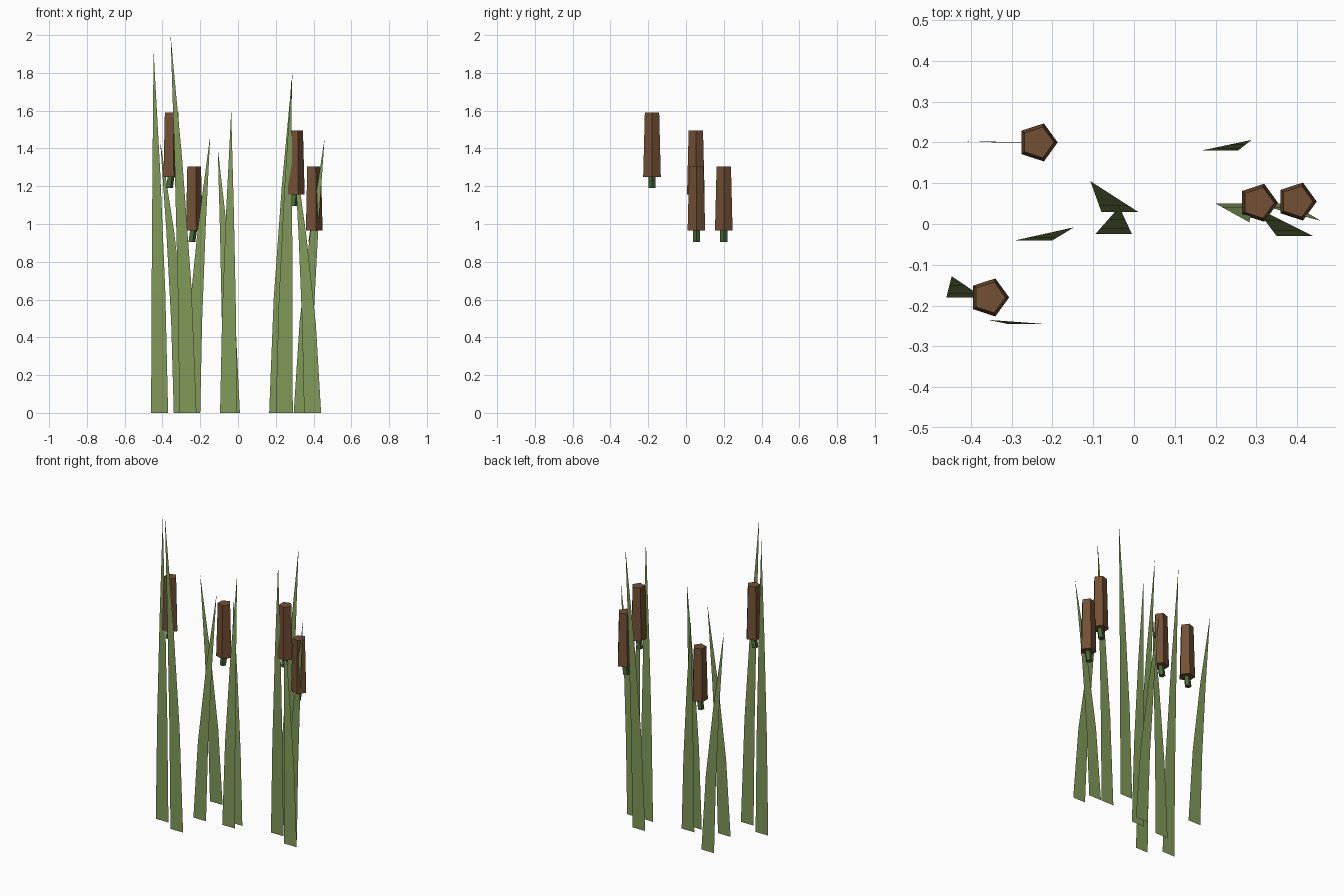
import bpy, bmesh, math
from mathutils import Matrix, Vector

if "Cube" in bpy.data.objects:
    bpy.data.objects.remove(bpy.data.objects["Cube"])


def material(name, rgb):
    m = bpy.data.materials.new(name)
    m.diffuse_color = (*rgb, 1)
    m.use_nodes = True
    m.node_tree.nodes["Principled BSDF"].inputs["Base Color"].default_value = m.diffuse_color
    return m


leaf_mat = material("leaf_green", (0.22, 0.32, 0.10))
stem_mat = material("stem_green", (0.07, 0.14, 0.04))
head_mat = material("seed_brown", (0.17, 0.08, 0.035))


def finish(bm, name, mat):
    me = bpy.data.meshes.new(name)
    bm.to_mesh(me)
    bm.free()
    me.materials.append(mat)
    ob = bpy.data.objects.new(name, me)
    bpy.context.collection.objects.link(ob)
    return ob


def blade(name, left, base_y, tip, width=0.09, rows=3):
    """Flat leaf bending and narrowing towards its tip."""
    bm = bmesh.new()
    tip = Vector(tip)
    prev = None
    for i in range(rows):
        t = i / rows
        f = t ** 1.5
        row = []
        for x in (left, left + width):
            row.append(bm.verts.new((x + (tip.x - x) * f,
                                     base_y + (tip.y - base_y) * f,
                                     tip.z * t)))
        if prev:
            bm.faces.new((prev[0], prev[1], row[1], row[0]))
        prev = row
    bm.faces.new((prev[0], prev[1], bm.verts.new(tip)))
    finish(bm, name, leaf_mat)


def cone(name, mat, base, top, r1, r2):
    """Five-sided tapered column with a corner towards +x."""
    bm = bmesh.new()
    h = top[2] - base[2]
    bmesh.ops.create_cone(bm, cap_ends=True, segments=5, radius1=r1, radius2=r2, depth=h)
    # point one corner along +x
    v = max(bm.verts, key=lambda p: p.co.x)
    ang = math.atan2(v.co.y, v.co.x)
    bmesh.ops.rotate(bm, verts=bm.verts, matrix=Matrix.Rotation(-ang, 3, 'Z'))
    # shear so the column leans from base to top
    for p in bm.verts:
        k = p.co.z / h + 0.5
        p.co.x += base[0] + (top[0] - base[0]) * k
        p.co.y += base[1] + (top[1] - base[1]) * k
        p.co.z = base[2] + h * k
    finish(bm, name, mat)


# Leaves: left base corner x, base y, tip
leaves = [
    (-0.46, -0.18, (-0.447, -0.128, 1.92)),
    (-0.31, -0.245, (-0.357, -0.235, 2.0)),
    (-0.29, -0.04, (-0.147, -0.008, 1.47)),
    (-0.34, 0.20, (-0.412, 0.203, 1.44)),
    (-0.08, 0.03, (-0.107, 0.105, 1.40)),
    (-0.095, -0.025, (-0.036, 0.042, 1.60)),
    (0.165, 0.18, (0.288, 0.206, 1.80)),
    (0.20, 0.05, (0.283, 0.004, 1.77)),
    (0.295, 0.05, (0.458, 0.008, 1.45)),
    (0.35, -0.03, (0.296, 0.042, 1.41)),
]
for n, (left, y, tip) in enumerate(leaves, 1):
    blade(f"leaf_{n}", left, y, tip)

# Seed heads on short stem stubs: x, y, top height
heads = [(-0.355, -0.18, 1.59), (-0.236, 0.20, 1.305),
         (0.304, 0.052, 1.495), (0.399, 0.055, 1.305)]
for n, (x, y, top) in enumerate(heads, 1):
    cone(f"seed_head_{n}", head_mat, (x, y, top - 0.34), (x, y, top), 0.049, 0.040)
    cone(f"stem_{n}", stem_mat, (x - 0.01, y, top - 0.40), (x, y, top - 0.33), 0.020, 0.020)
